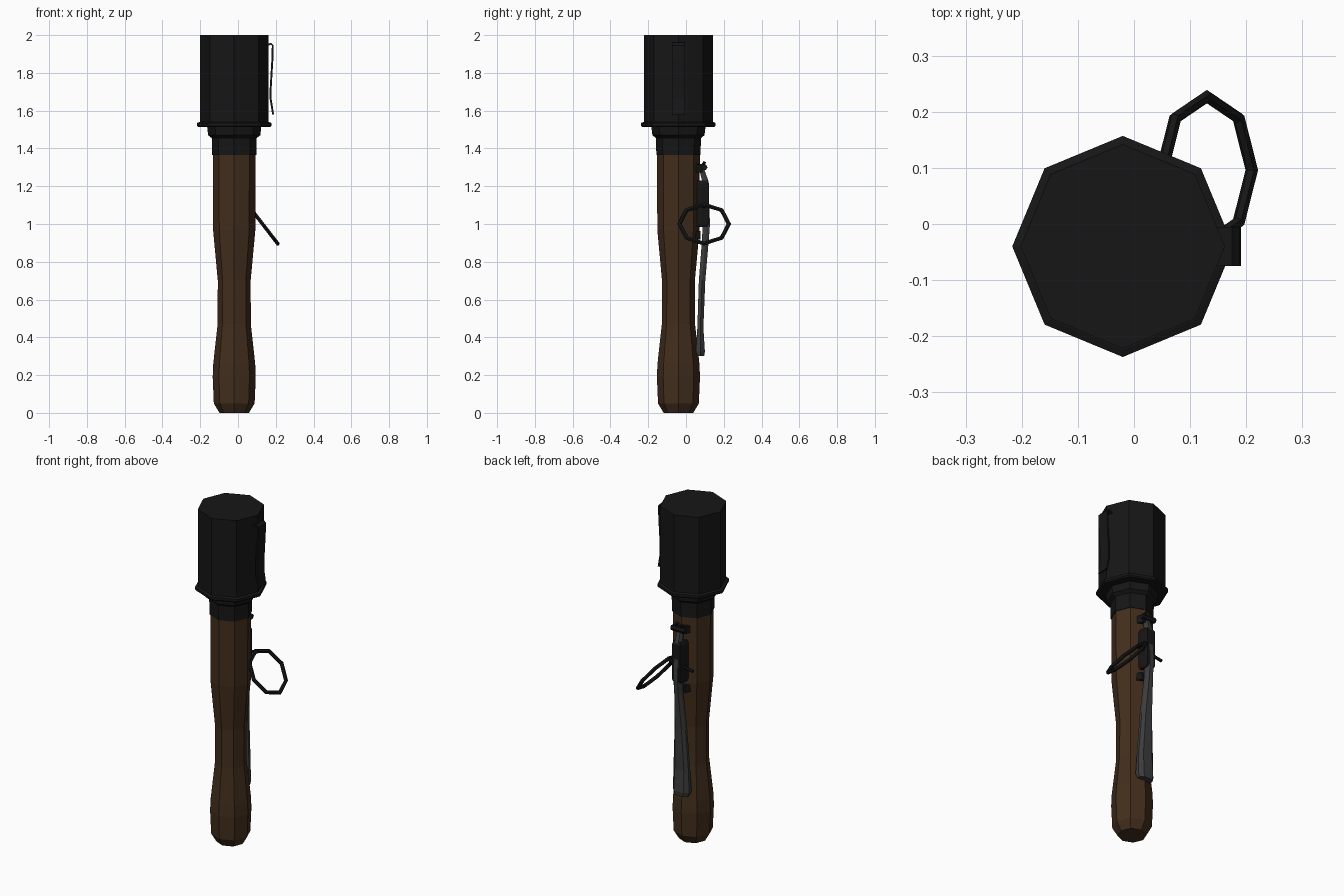
import bpy, bmesh, math
from mathutils import Vector, Matrix

if "Cube" in bpy.data.objects:
    bpy.data.objects.remove(bpy.data.objects["Cube"])

CX, CY = -0.02, -0.04  # axis of the turned body


def material(name, rgb):
    m = bpy.data.materials.new(name)
    m.diffuse_color = (*rgb, 1)
    m.use_nodes = True
    m.node_tree.nodes["Principled BSDF"].inputs["Base Color"].default_value = m.diffuse_color
    return m


BLACK = material("black_metal", (0.008, 0.008, 0.008))
WOOD = material("dark_wood", (0.055, 0.027, 0.012))
STEEL = material("grey_steel", (0.045, 0.045, 0.047))


def loft(name, rings, mat, closed=False):
    """Skin a list of equally long point rings; cap the ends unless closed."""
    bm = bmesh.new()
    vs = [[bm.verts.new(p) for p in r] for r in rings]
    n = len(vs[0])
    pairs = list(zip(vs, vs[1:])) + ([(vs[-1], vs[0])] if closed else [])
    for a, b in pairs:
        for i in range(n):
            j = (i + 1) % n
            bm.faces.new((a[i], a[j], b[j], b[i]))
    if not closed:
        bm.faces.new(vs[0][::-1])
        bm.faces.new(vs[-1])
    bmesh.ops.recalc_face_normals(bm, faces=bm.faces)
    me = bpy.data.meshes.new(name)
    bm.to_mesh(me)
    bm.free()
    me.materials.append(mat)
    ob = bpy.data.objects.new(name, me)
    bpy.context.collection.objects.link(ob)
    return ob


def turned(name, profile, mat, sides=8):
    rings = [[(CX + r * math.cos(math.tau * i / sides),
               CY + r * math.sin(math.tau * i / sides), z) for i in range(sides)]
             for r, z in profile]
    return loft(name, rings, mat)


def plate(name, sections, mat, bevel=0.6):
    """Strip on the back: sections of (z, y inner, y outer, half width)."""
    rings = []
    for z, y0, y1, w in sections:
        ym = y0 + (y1 - y0) * 0.5
        half = [(w, y0), (w, ym), (w * bevel, y1)]
        rings.append([(CX + x, y, z) for x, y in half] +
                     [(CX - x, y, z) for x, y in half[::-1]])
    return loft(name, rings, mat)


def rod(name, a, b, r, mat, sides=6):
    a, b = Vector(a), Vector(b)
    q = (b - a).to_track_quat('Z', 'Y')
    circle = [q @ Vector((r * math.cos(math.tau * i / sides),
                          r * math.sin(math.tau * i / sides), 0)) for i in range(sides)]
    return loft(name, [[p + c for c in circle] for p in (a, b)], mat)


# Wooden handle
turned("handle", [(0.078, 0), (0.108, 0.05), (0.114, 0.19), (0.111, 0.26),
                  (0.088, 0.47), (0.087, 0.70), (0.112, 0.97), (0.113, 1.38)], WOOD)

# Stepped collar, flange and canister head
turned("collar", [(0.117, 1.365), (0.119, 1.455), (0.138, 1.47), (0.144, 1.52)], BLACK)
turned("flange", [(0.19, 1.513), (0.197, 1.52), (0.197, 1.535), (0.184, 1.54)], BLACK)
turned("head", [(0.182, 1.53), (0.182, 2.0)], BLACK)

# Belt clip: a bent strip on the right side of the head
path = [(0.150, 1.945), (0.175, 1.955), (0.184, 1.945), (0.182, 1.87),
        (0.173, 1.72), (0.173, 1.66), (0.186, 1.58)]
rings = []
for i, p in enumerate(path):
    t = Vector(path[min(i + 1, len(path) - 1)]) - Vector(path[max(i - 1, 0)])
    n = Vector((-t.y, t.x)).normalized() * 0.005
    o, q = Vector(p) + n, Vector(p) - n
    rings.append([(o.x, -0.075, o.y), (o.x, -0.005, o.y),
                  (q.x, -0.005, q.y), (q.x, -0.075, q.y)])
loft("belt_clip", rings, BLACK)

# Safety lever: narrow at the top, spreading to a paddle
plate("lever", [(0.30, 0.060, 0.096, 0.045), (0.325, 0.052, 0.100, 0.053),
                (0.45, 0.060, 0.092, 0.050), (0.70, 0.068, 0.102, 0.036),
                (0.92, 0.085, 0.121, 0.022), (1.00, 0.088, 0.127, 0.020),
                (1.23, 0.085, 0.118, 0.020), (1.28, 0.072, 0.100, 0.016),
                (1.31, 0.070, 0.092, 0.016)], STEEL)

# Lever housing and the two brackets fixing it to the handle
plate("lever_housing", [(0.985, 0.050, 0.112, 0.030), (1.00, 0.050, 0.122, 0.036),
                        (1.215, 0.050, 0.122, 0.036), (1.23, 0.050, 0.112, 0.030)],
      BLACK, 0.75)
for name, z, y in (("lower_bracket", 0.94, 0.078), ("upper_bracket", 1.295, 0.090)):
    plate(name, [(z - 0.022, 0.02, y, 0.045), (z + 0.022, 0.02, y, 0.045)], BLACK)
rod("upper_hinge_pin", (CX - 0.045, 0.098, 1.30), (CX + 0.045, 0.098, 1.30), 0.016, BLACK)
for s in (-1, 1):
    rod("hinge_ear", (CX + s * 0.02, 0.075, 1.29), (CX + s * 0.02, 0.100, 1.33), 0.009, BLACK)

# Pull pin through the housing
rod("pull_pin", (-0.115, 0.095, 1.07), (0.062, 0.095, 1.10), 0.009, BLACK)

# Octagonal pull ring, tilted down to the right
centre, slope, side = Vector((0.130, 0.096, 1.0)), Vector((0.61, 0, -0.79)), Vector((0, 1, 0))
normal = slope.cross(side)
rings = []
for i in range(8):
    a = math.tau * i / 8
    out = slope * math.cos(a) + side * math.sin(a)
    rings.append([centre + out * (0.131 + 0.012 * math.cos(b)) + normal * 0.011 * math.sin(b)
                  for b in (math.tau * k / 6 for k in range(6))])
loft("pull_ring", rings, BLACK, closed=True)
